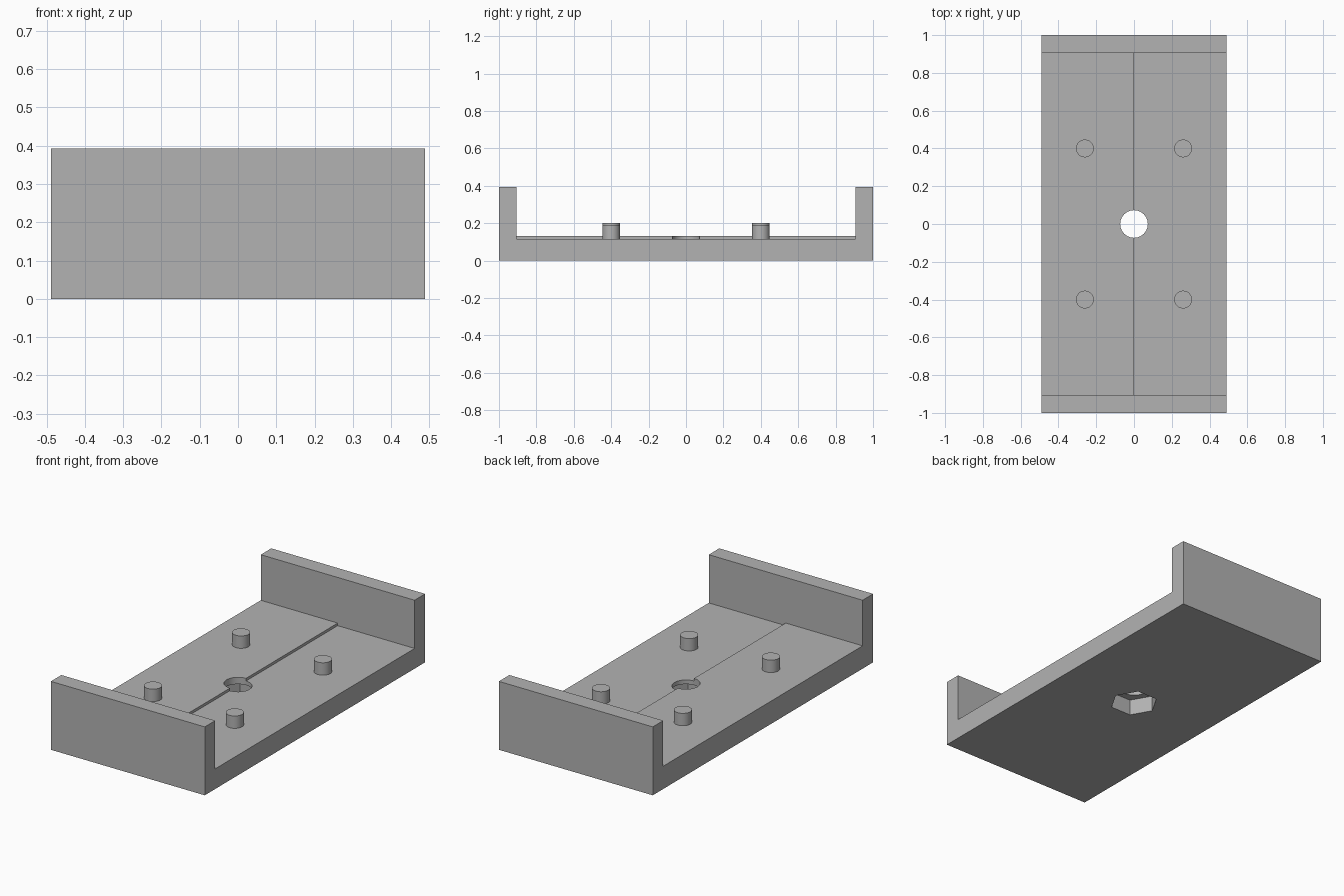
import bpy, math

cube = bpy.data.objects.get("Cube")
if cube:
    bpy.data.objects.remove(cube, do_unlink=True)

WIDTH, LENGTH, HEIGHT = 0.978, 2.0, 0.393
INNER = 0.905                      # inner face of the end walls
FLOOR_LEFT, FLOOR_RIGHT = 0.116, 0.131
PEG_HEIGHT = 0.071

grey = bpy.data.materials.new("plain grey")
grey.use_nodes = True
COLOUR = (0.45, 0.45, 0.45, 1)
grey.diffuse_color = COLOUR
grey.node_tree.nodes["Principled BSDF"].inputs["Base Color"].default_value = COLOUR


def box(name, low, high):
    mid = [(a + b) / 2 for a, b in zip(low, high)]
    bpy.ops.mesh.primitive_cube_add(size=1, location=mid)
    ob = bpy.context.object
    ob.name = name
    ob.scale = [b - a for a, b in zip(low, high)]
    bpy.ops.object.transform_apply(location=True, rotation=False, scale=True)
    ob.data.materials.append(grey)
    return ob


def prism(name, sides, radius, x, y, low, high, turn=0):
    bpy.ops.mesh.primitive_cylinder_add(
        vertices=sides, radius=radius, depth=high - low,
        location=(x, y, (low + high) / 2), rotation=(0, 0, turn))
    ob = bpy.context.object
    ob.name = name
    ob.data.materials.append(grey)
    return ob


def cut(body, cutter):
    cutter.hide_render = True
    mod = body.modifiers.new(cutter.name, "BOOLEAN")
    mod.operation, mod.solver, mod.object = "DIFFERENCE", "EXACT", cutter
    bpy.context.view_layer.objects.active = body
    bpy.ops.object.modifier_apply(modifier=mod.name)
    bpy.data.objects.remove(cutter, do_unlink=True)


def smooth(ob):
    bpy.ops.object.select_all(action="DESELECT")
    ob.select_set(True)
    bpy.context.view_layer.objects.active = ob
    bpy.ops.object.shade_smooth_by_angle(angle=math.radians(30))


# Tray: a block with a channel between two end walls, stepped along the middle
tray = box("tray", (-WIDTH / 2, -LENGTH / 2, 0), (WIDTH / 2, LENGTH / 2, HEIGHT))
cut(tray, box("channel", (-1, -INNER, FLOOR_RIGHT), (1, INNER, 1)))
cut(tray, box("step", (0, -INNER, FLOOR_LEFT), (1, INNER, 1)))

# Bolt hole from above and hexagonal nut pocket from below
cut(tray, prism("bolt_hole", 48, 0.073, 0, 0, -0.1, 0.5))
cut(tray, prism("nut_pocket", 6, 0.129, 0, 0, -0.1, 0.092, math.radians(30)))
smooth(tray)

# Four locating pegs, each standing on its own side of the step
for side, x, floor in (("left", 0.26, FLOOR_LEFT), ("right", -0.26, FLOOR_RIGHT)):
    for end, y in (("front", -0.4), ("back", 0.4)):
        peg = prism(f"{end}_{side}_peg", 48, 0.047, x, y,
                    floor - 0.01, floor + PEG_HEIGHT)
        smooth(peg)
